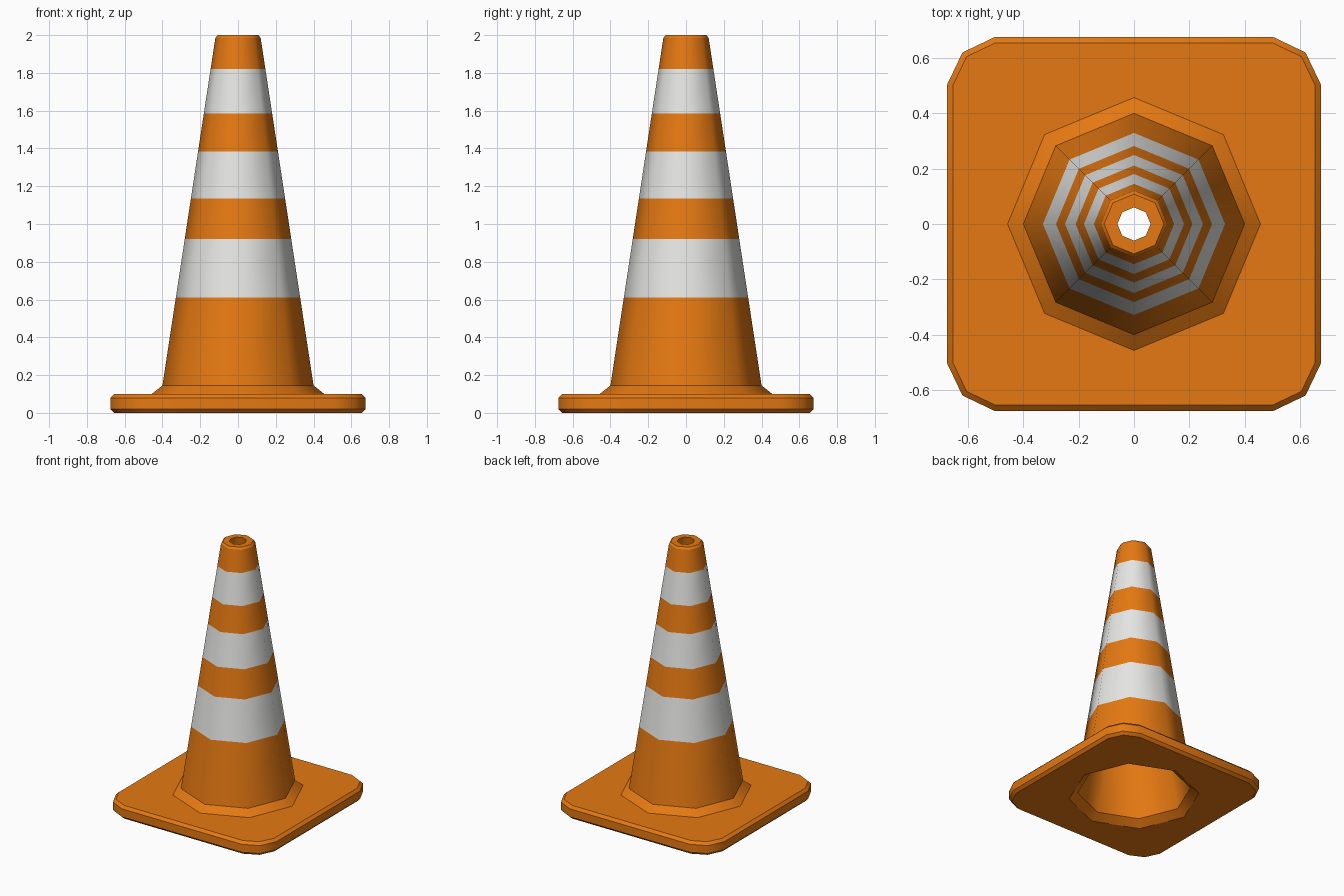
import bpy, bmesh, math

if "Cube" in bpy.data.objects:
    bpy.data.objects.remove(bpy.data.objects["Cube"])


def material(name, rgb):
    m = bpy.data.materials.new(name)
    m.diffuse_color = (*rgb, 1)
    m.use_nodes = True
    m.node_tree.nodes["Principled BSDF"].inputs["Base Color"].default_value = m.diffuse_color
    return m


ORANGE = material("orange_rubber", (0.78, 0.19, 0.006))
WHITE = material("white_stripe", (0.79, 0.79, 0.77))


def bridge(bm, low, high):
    """Quads between two rings; smooth around, sharp along the rings."""
    n = len(low)
    for i in range(n):
        j = (i + 1) % n
        f = bm.faces.new((low[i], low[j], high[j], high[i]))
        f.smooth = True
        for pair in ((low[i], low[j]), (high[i], high[j])):
            bm.edges.get(pair).smooth = False


def octagon(bm, r, z):
    angles = [i * math.pi / 4 for i in range(8)]
    return [bm.verts.new((r * math.cos(a), r * math.sin(a), z)) for a in angles]


def loop_edges(bm, ring):
    pairs = [(ring[i], ring[(i + 1) % len(ring)]) for i in range(len(ring))]
    return [bm.edges.get(p) or bm.edges.new(p) for p in pairs]


def finish(bm, name):
    bmesh.ops.recalc_face_normals(bm, faces=bm.faces[:])
    mesh = bpy.data.meshes.new(name)
    bm.to_mesh(mesh)
    bm.free()
    mesh.materials.append(ORANGE)
    mesh.materials.append(WHITE)
    ob = bpy.data.objects.new(name, mesh)
    bpy.context.collection.objects.link(ob)


# Base plate: square with rounded corners, bevelled rims and a central opening
def plate_ring(bm, half, corner, edge, z):
    quarter = [(half, edge), (corner, corner), (edge, half)]
    pts = []
    for _ in range(4):
        pts += quarter
        quarter = [(-y, x) for x, y in quarter]
    return [bm.verts.new((x, y, z)) for x, y in pts]


bm = bmesh.new()
rings = [plate_ring(bm, *p) for p in (
    (0.655, 0.605, 0.50, 0), (0.675, 0.62, 0.505, 0.02),
    (0.675, 0.62, 0.505, 0.08), (0.655, 0.605, 0.50, 0.10))]
for a, b in zip(rings, rings[1:]):
    bridge(bm, a, b)
for ring, r, z in ((rings[0], 0.455, 0), (rings[-1], 0.457, 0.10)):
    hole = octagon(bm, r, z)
    bmesh.ops.triangle_fill(bm, use_beauty=True, normal=(0, 0, 1 if z else -1),
                            edges=loop_edges(bm, ring) + loop_edges(bm, hole))
finish(bm, "base_plate")

# Hollow eight-sided cone: flared foot, striped wall, top rim and inner wall
STRIPES = ((0.61, 0.92), (1.135, 1.385), (1.585, 1.82))
Z0, R0, Z1, R1 = 0.145, 0.40, 1.985, 0.12
wall = [(R0 + (R1 - R0) * (z - Z0) / (Z1 - Z0), z) for s in STRIPES for z in s]
outer = [(0.457, 0.10), (R0, Z0)] + wall + [(R1, Z1), (0.108, 2.0), (0.06, 2.0)]
inner = [(0.395, 0.045), (0.455, 0)]

bm = bmesh.new()
rings = [octagon(bm, r, z) for r, z in outer + inner]
for a, b in zip(rings, rings[1:]):
    bridge(bm, a, b)
# Stripe borders lie in the flat wall, so they stay smooth
for ring in rings[2:8]:
    for e in loop_edges(bm, ring):
        e.smooth = True
for f in bm.faces:
    zs = [v.co.z for v in f.verts]
    if any(abs(min(zs) - a) < 1e-3 and abs(max(zs) - b) < 1e-3 for a, b in STRIPES):
        f.material_index = 1
finish(bm, "cone_body")
